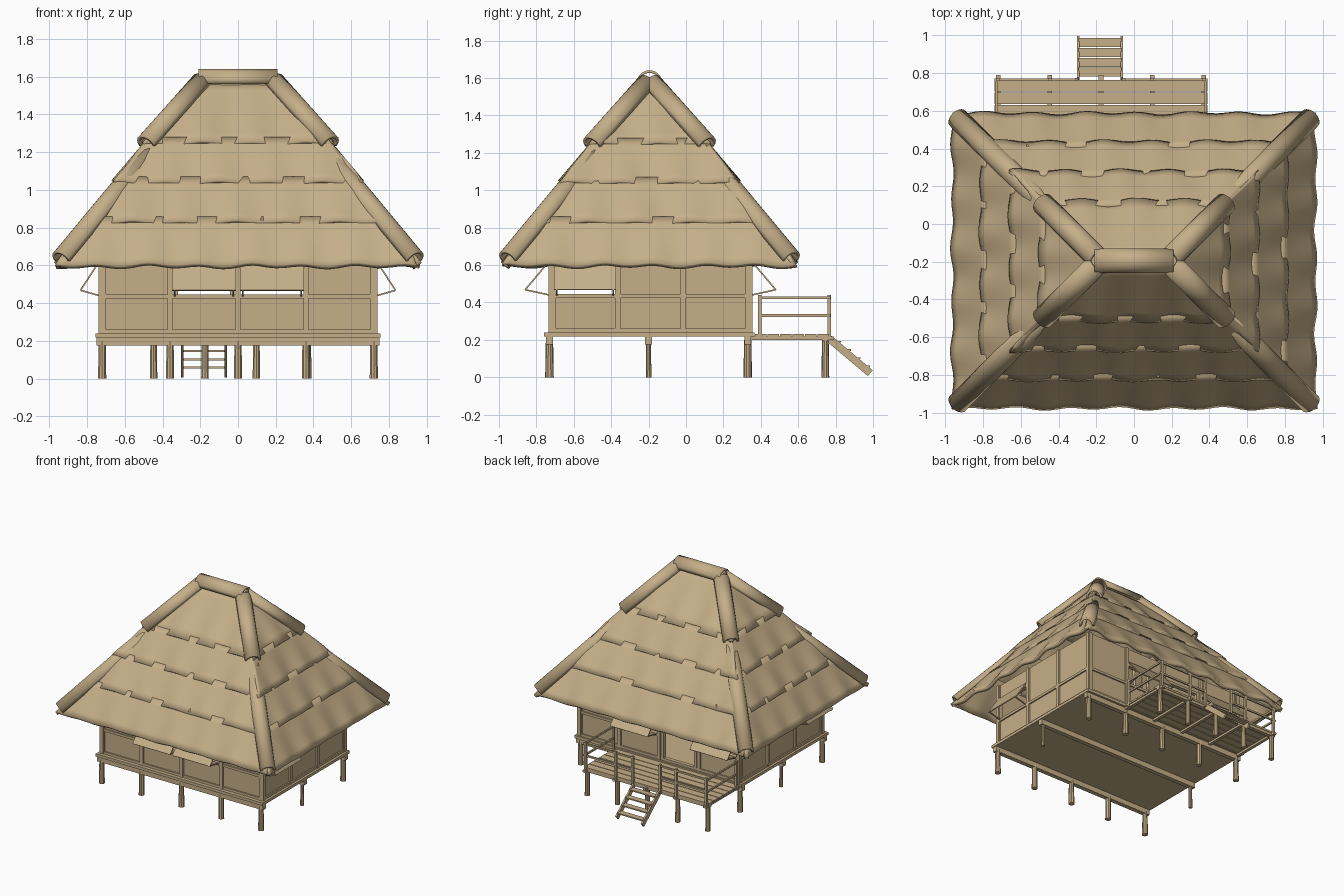
import bpy, bmesh, math
from math import sin, cos, pi
from mathutils import Matrix, Vector

cube = bpy.data.objects.get("Cube")
if cube:
    bpy.data.objects.remove(cube)

TAN = (0.56, 0.43, 0.25, 1)
mat = bpy.data.materials.new("straw_tan")
mat.use_nodes = True
mat.diffuse_color = TAN
bsdf = mat.node_tree.nodes["Principled BSDF"]
bsdf.inputs["Base Color"].default_value = TAN
bsdf.inputs["Roughness"].default_value = 0.9


def finish(name, bm, matrix=Matrix(), solid=0, smooth=False):
    mesh = bpy.data.meshes.new(name)
    bmesh.ops.recalc_face_normals(bm, faces=bm.faces) if not solid else None
    bm.to_mesh(mesh)
    bm.free()
    mesh.materials.append(mat)
    ob = bpy.data.objects.new(name, mesh)
    bpy.context.collection.objects.link(ob)
    ob.matrix_world = matrix
    if solid:
        mod = ob.modifiers.new("thickness", "SOLIDIFY")
        mod.thickness = solid
        mod.offset = -1
    if smooth:
        bpy.ops.object.select_all(action="DESELECT")
        ob.select_set(True)
        bpy.context.view_layer.objects.active = ob
        bpy.ops.object.shade_smooth_by_angle(angle=math.radians(35))
    return ob


def box(bm, lo, hi):
    lo, hi = Vector(lo), Vector(hi)
    m = Matrix.Translation((lo + hi) / 2) @ Matrix.Diagonal((hi - lo).to_4d())
    m[3][3] = 1
    bmesh.ops.create_cube(bm, size=1, matrix=m)


def beam(bm, a, b, width, thick):
    a, b = Vector(a), Vector(b)
    d = b - a
    m = (Matrix.Translation((a + b) / 2) @ d.to_track_quat("X", "Z").to_matrix().to_4x4()
         @ Matrix.Diagonal((d.length, width, thick, 1)))
    bmesh.ops.create_cube(bm, size=1, matrix=m)


def grid(bm, rows):
    vs = [[bm.verts.new(p) for p in row] for row in rows]
    for r0, r1 in zip(vs, vs[1:]):
        for i in range(len(r0) - 1):
            bm.faces.new((r0[i], r0[i + 1], r1[i + 1], r1[i]))


def arch(name, a, b, r, thick):
    # Half pipe running from a up to b
    a, b = Vector(a), Vector(b)
    d = (b - a).normalized()
    side = d.cross(Vector((0, 0, 1))).normalized()
    up = side.cross(d)
    bm = bmesh.new()
    angles = [pi * (k / 10 * 1.1 - 0.05) for k in range(11)]
    grid(bm, [[p + side * r * cos(t) + up * r * sin(t) for t in angles] for p in (a, b)])
    for f in bm.faces:
        f.normal_update()
        if (f.calc_center_median() - (a + b) / 2).dot(f.normal) < 0:
            f.normal_flip()
    return finish(name, bm, solid=thick, smooth=True)


def turn(angle, y):
    return Matrix.Translation((0, y, 0)) @ Matrix.Rotation(math.radians(angle), 4, "Z")


SIDES = (("front", 0), ("left", 90), ("back", 180), ("right", -90))

# Thatch: four overlapping courses with wavy lower edges on each side
ROOF_Y, RIDGE = -0.195, 0.18
courses = [(0.785, 0.605), (0.635, 0.83), (0.48, 1.04), (0.325, 1.25)]
for i, (d0, z0) in enumerate(courses):
    d1, z1 = (courses[i + 1][0] - 0.03, courses[i + 1][1] + 0.03) if i < 3 else (0.03, 1.58)
    for s, (side, angle) in enumerate(SIDES):
        long_side = s % 2 == 0
        bm = bmesh.new()
        rows = []
        for v in [k / 6 for k in range(7)]:
            d, z = d0 + (d1 - d0) * v, z0 + (z1 - z0) * v
            half = d + RIDGE if long_side else d
            row = []
            for k in range(49):
                x = half * (k / 24 - 1)
                w = (sin(x * 23 + i * 2 + s) + 0.5 * sin(x * 11 + s * 3 + i)) * (1 - v)
                out = d + (0 if long_side else RIDGE) + 0.007 * w
                row.append((x, -out, z + 0.008 * w))
            rows.append(row)
        grid(bm, rows)
        finish(f"thatch_{side}_{i + 1}", bm, turn(angle, ROOF_Y), 0.028, True)

# Hip rolls in a long lower and a short upper piece, and the ridge cap
for sx in (-1, 1):
    for sy in (-1, 1):
        def hip(x, z):
            return (sx * x, ROOF_Y + sy * (x - RIDGE), z)
        arch("hip_roll_lower", hip(0.935, 0.63), hip(0.42, 1.25), 0.058, 0.016)
        arch("hip_roll_upper", hip(0.485, 1.24), hip(0.19, 1.57), 0.06, 0.016)
arch("ridge_cap", (-0.21, ROOF_Y, 1.575), (0.21, ROOF_Y, 1.575), 0.067, 0.014)
bm = bmesh.new()
box(bm, (-0.2, ROOF_Y - 0.05, 1.54), (0.2, ROOF_Y + 0.05, 1.6))
finish("ridge_beam", bm)

# Walls: o = open window with shutter, d = doorway, w = closed panel
LOW, RAIL, HEAD, TOP = 0.24, 0.435, 0.6, 0.74
layouts = {"front": "woow", "left": "oww", "back": "wodo", "right": "wwo"}
for side, angle in SIDES:
    layout = layouts[side]
    wide = len(layout) == 4
    half, dist, reach = (0.72, 0.525, 0.13) if wide else (0.525, 0.72, 0.1)
    step = 2 * half / len(layout)
    m = turn(angle, -0.19)
    wall, frame, shutter = bmesh.new(), bmesh.new(), bmesh.new()
    y0, y1 = -dist - 0.005, -dist + 0.005
    f0, f1 = -dist - 0.016, -dist + 0.016
    for i, kind in enumerate(layout):
        a, b = -half + i * step, -half + (i + 1) * step
        if kind == "w":
            box(wall, (a, y0, LOW), (b, y1, TOP))
        else:
            box(wall, (a, y0, HEAD), (b, y1, TOP))
            box(frame, (a, f0, HEAD - 0.01), (b, f1, HEAD + 0.01))
        if kind == "o":
            box(wall, (a, y0, LOW), (b, y1, RAIL))
            tip = (-dist - 0.015 - reach, 0.468)
            beam(shutter, ((a + b) / 2, f0, HEAD + 0.02), ((a + b) / 2, *tip), step - 0.02, 0.008)
            for x in (a + 0.025, b - 0.025):
                beam(shutter, (x, *tip), (x, f0, 0.44), 0.008, 0.008)
        if kind == "d":
            for x in (a + 0.03, b - 0.03):
                box(frame, (x - 0.012, f0, LOW), (x + 0.012, f1, HEAD))
        else:
            box(frame, (a, f0, RAIL - 0.01), (b, f1, RAIL + 0.01))
    box(frame, (-half, f0, LOW), (half, f1, LOW + 0.02))
    for i in range(len(layout) + 1):
        x = -half + i * step
        box(frame, (x - 0.014, f0 - 0.004, LOW), (x + 0.014, f1 + 0.004, TOP))
    finish(f"{side}_wall", wall, m)
    finish(f"{side}_frame", frame, m)
    finish(f"{side}_shutters", shutter, m)

# Floor slab and the beams carrying it
bm = bmesh.new()
box(bm, (-0.755, -0.76, 0.217), (0.755, 0.365, 0.24))
finish("floor", bm)
bm = bmesh.new()
for y in (-0.73, -0.2, 0.33):
    box(bm, (-0.75, y - 0.018, 0.175), (0.75, y + 0.018, 0.217))
finish("floor_beams", bm)

# Stilts
X0, X1 = -0.74, 0.39
porch_x = [-0.72 + 0.2725 * i for i in range(5)]
row_x = [-0.72 + 0.36 * i for i in range(5)]
rows = ((-0.73, row_x, 0.023), (-0.2, (-0.72, 0.72), 0.015), (0.33, row_x, 0.023), (0.745, porch_x, 0.021))
bm = bmesh.new()
for y, xs, r in rows:
    for x in xs:
        bmesh.ops.create_cone(bm, cap_ends=True, segments=10, radius1=r, radius2=r * 0.85,
                              depth=0.2, matrix=Matrix.Translation((x, y, 0.1)))
finish("stilts", bm, smooth=True)

# Porch deck of long boards
bm = bmesh.new()
for i in range(6):
    y = 0.37 + i * 0.0665
    box(bm, (X0, y, 0.217), (X1, y + 0.061, 0.232))
box(bm, (X0, 0.73, 0.195), (X1, 0.76, 0.217))
for x in porch_x:
    box(bm, (x - 0.012, 0.35, 0.2), (x + 0.012, 0.79, 0.217))
finish("porch_deck", bm)

# Railing, open where the steps arrive
STEP_L, STEP_R = -0.295, -0.065
bm = bmesh.new()
for x in [x for x in porch_x if not STEP_L < x < STEP_R] + [STEP_L - 0.01, STEP_R + 0.01]:
    box(bm, (x - 0.009, 0.757, 0.2), (x + 0.009, 0.775, 0.44))
for x in (X0 + 0.01, X1 - 0.01):
    box(bm, (x - 0.009, 0.385, 0.2), (x + 0.009, 0.403, 0.44))
for z in (0.33, 0.425):
    for a, b in ((X0, STEP_L), (STEP_R, X1)):
        box(bm, (a, 0.76, z - 0.007), (b, 0.772, z + 0.007))
    for x in (X0 + 0.01, X1 - 0.01):
        box(bm, (x - 0.006, 0.385, z - 0.007), (x + 0.006, 0.77, z + 0.007))
finish("porch_railing", bm)

# Steps
bm = bmesh.new()
for x in (STEP_L, STEP_R):
    beam(bm, (x, 0.765, 0.207), (x, 0.985, 0.022), 0.014, 0.04)
for i in range(4):
    y = 0.805 + i * 0.052
    z = 0.19 - i * 0.044
    box(bm, (STEP_L, y - 0.024, z - 0.005), (STEP_R, y + 0.024, z + 0.005))
finish("porch_steps", bm)
